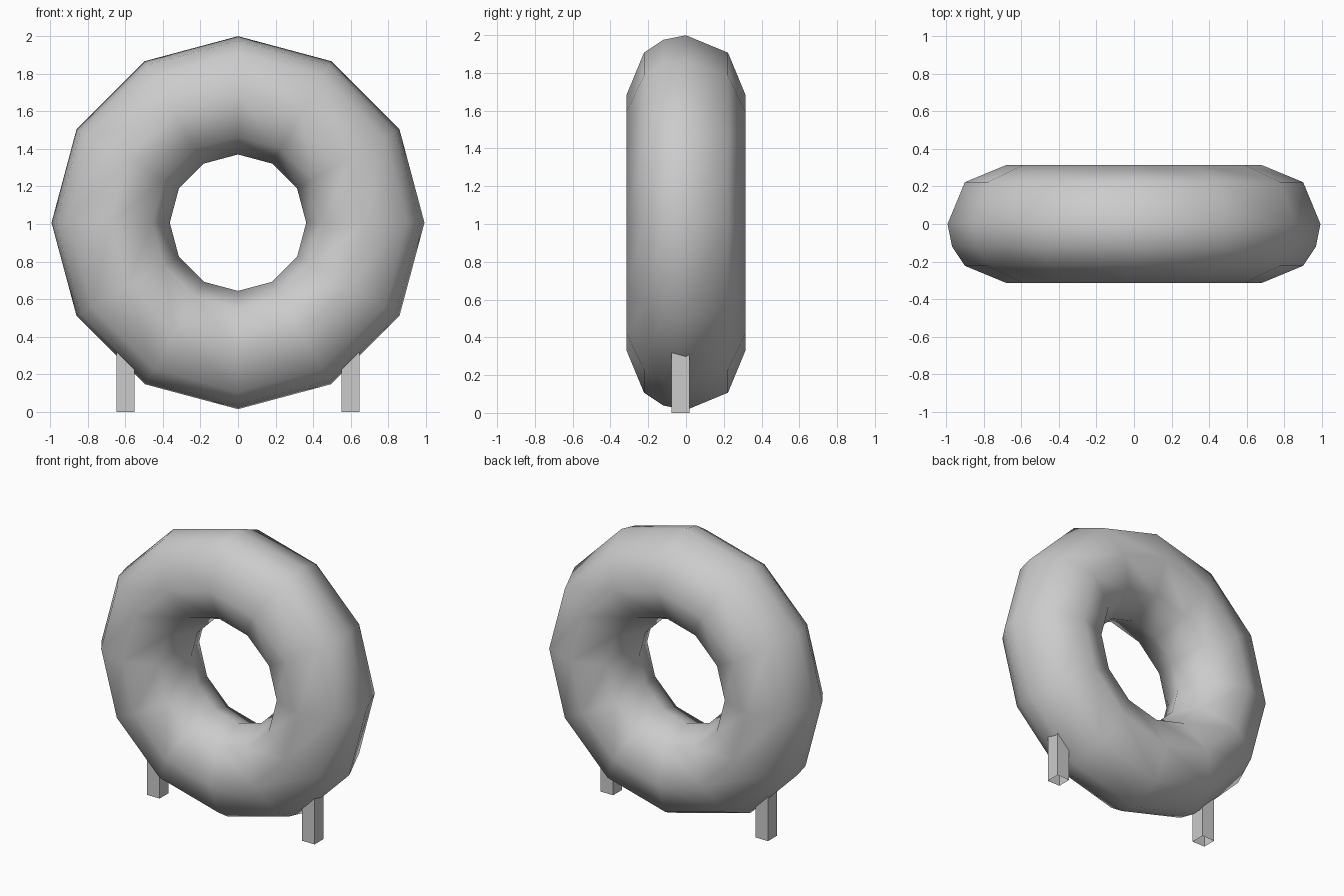
import bpy, bmesh
from math import sin, cos, radians, tau

if "Cube" in bpy.data.objects:
    bpy.data.objects.remove(bpy.data.objects["Cube"])

RING_Z, MAJOR, MINOR, SIDES = 1.007, 0.6775, 0.3145, 12
# cross-section angles: eight even steps plus one extra loop on the front outer side
ANGLES = [0, 45, 90, 135, 180, 225, 270, 315, 337.5]


def make_object(name, bm):
    bmesh.ops.recalc_face_normals(bm, faces=bm.faces)
    mesh = bpy.data.meshes.new(name)
    bm.to_mesh(mesh)
    bm.free()
    obj = bpy.data.objects.new(name, mesh)
    bpy.context.collection.objects.link(obj)
    return obj


# upright ring
bm = bmesh.new()
loops = []
for i in range(SIDES):
    t = tau * i / SIDES
    loop = []
    for a in ANGLES:
        r = MAJOR + MINOR * cos(radians(a))
        loop.append(bm.verts.new((r * cos(t), MINOR * sin(radians(a)), RING_Z + r * sin(t))))
    loops.append(loop)
n = len(ANGLES)
for i in range(SIDES):
    p, q = loops[i], loops[(i + 1) % SIDES]
    for j in range(n):
        k = (j + 1) % n
        bm.faces.new((p[j], p[k], q[k], q[j]))
ring = make_object("ring", bm)
for poly in ring.data.polygons:
    poly.use_smooth = True


# square feet: tubes open at the bottom, their tops buried in the ring
def foot(name, x):
    bm = bmesh.new()
    bmesh.ops.create_cube(bm, size=1)
    bmesh.ops.scale(bm, vec=(0.096, 0.096, 0.35), verts=bm.verts)
    bmesh.ops.translate(bm, vec=(x, -0.03, 0.175), verts=bm.verts)
    bm.normal_update()
    ends = [f for f in bm.faces if abs(f.normal.z) > 0.9]
    bmesh.ops.delete(bm, geom=ends, context='FACES_ONLY')
    # slope the hidden top along the ring surface
    for v in bm.verts:
        if v.co.z > 0.2 and abs(v.co.x) < 0.6:
            v.co.z = 0.25
    make_object(name, bm)


foot("left_foot", -0.598)
foot("right_foot", 0.598)
